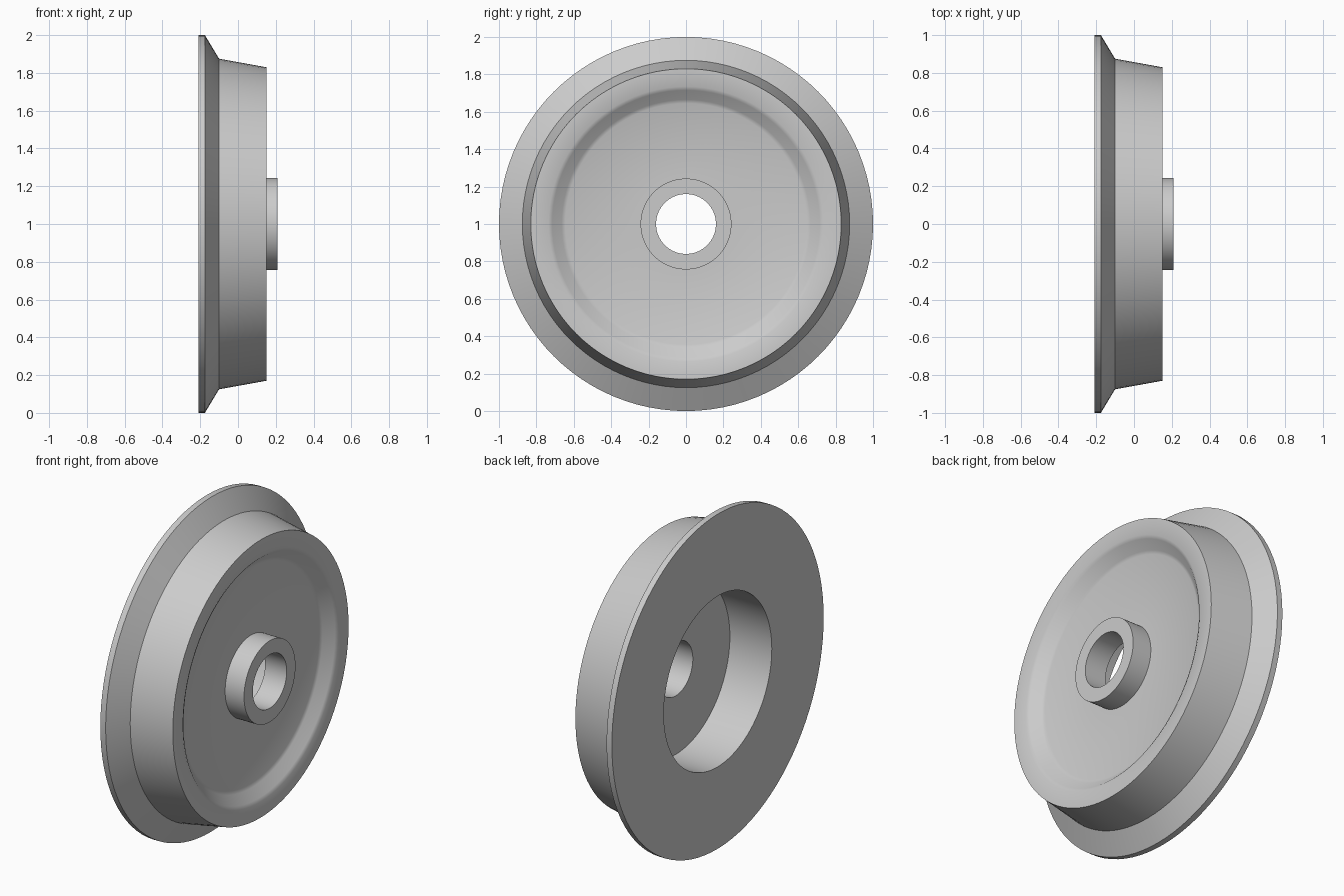
import bpy
import bmesh
import math
from mathutils import Matrix, Vector

cube = bpy.data.objects.get("Cube")
if cube:
    bpy.data.objects.remove(cube, do_unlink=True)

SEGMENTS = 96

steel = bpy.data.materials.new("grey steel")
steel.use_nodes = True
colour = (0.6, 0.6, 0.6, 1)
steel.diffuse_color = colour
steel.node_tree.nodes["Principled BSDF"].inputs["Base Color"].default_value = colour


def lathe(name, profile):
    """Spin a closed (x, radius) profile around the axle."""
    bm = bmesh.new()
    verts = [bm.verts.new((x, 0, r)) for x, r in profile]
    edges = [bm.edges.new((verts[i - 1], verts[i])) for i in range(len(verts))]
    bmesh.ops.spin(bm, geom=verts + edges, cent=(0, 0, 0), axis=(1, 0, 0),
                   angle=math.tau, steps=SEGMENTS, use_duplicate=False)
    bmesh.ops.remove_doubles(bm, verts=bm.verts, dist=0.0001)
    bmesh.ops.recalc_face_normals(bm, faces=bm.faces)
    bmesh.ops.transform(bm, matrix=Matrix.Translation(Vector((0, 0, 1))), verts=bm.verts)
    mesh = bpy.data.meshes.new(name)
    bm.to_mesh(mesh)
    bm.free()
    mesh.materials.append(steel)
    obj = bpy.data.objects.new(name, mesh)
    bpy.context.collection.objects.link(obj)
    bpy.ops.object.select_all(action="DESELECT")
    obj.select_set(True)
    bpy.context.view_layer.objects.active = obj
    bpy.ops.object.shade_smooth_by_angle(angle=math.radians(29))
    return obj


lathe("flanged_wheel", [
    # back recess and back face
    (0.067, 0.16), (0.067, 0.51), (-0.21, 0.51), (-0.21, 1.0),
    # flange and tapered tread
    (-0.175, 1.0), (-0.10, 0.875), (0.15, 0.83),
    # rim face and rounded dish
    (0.15, 0.735), (0.14, 0.715), (0.093, 0.665), (0.085, 0.645),
    # hub and bore
    (0.085, 0.243), (0.21, 0.243), (0.21, 0.16),
])
